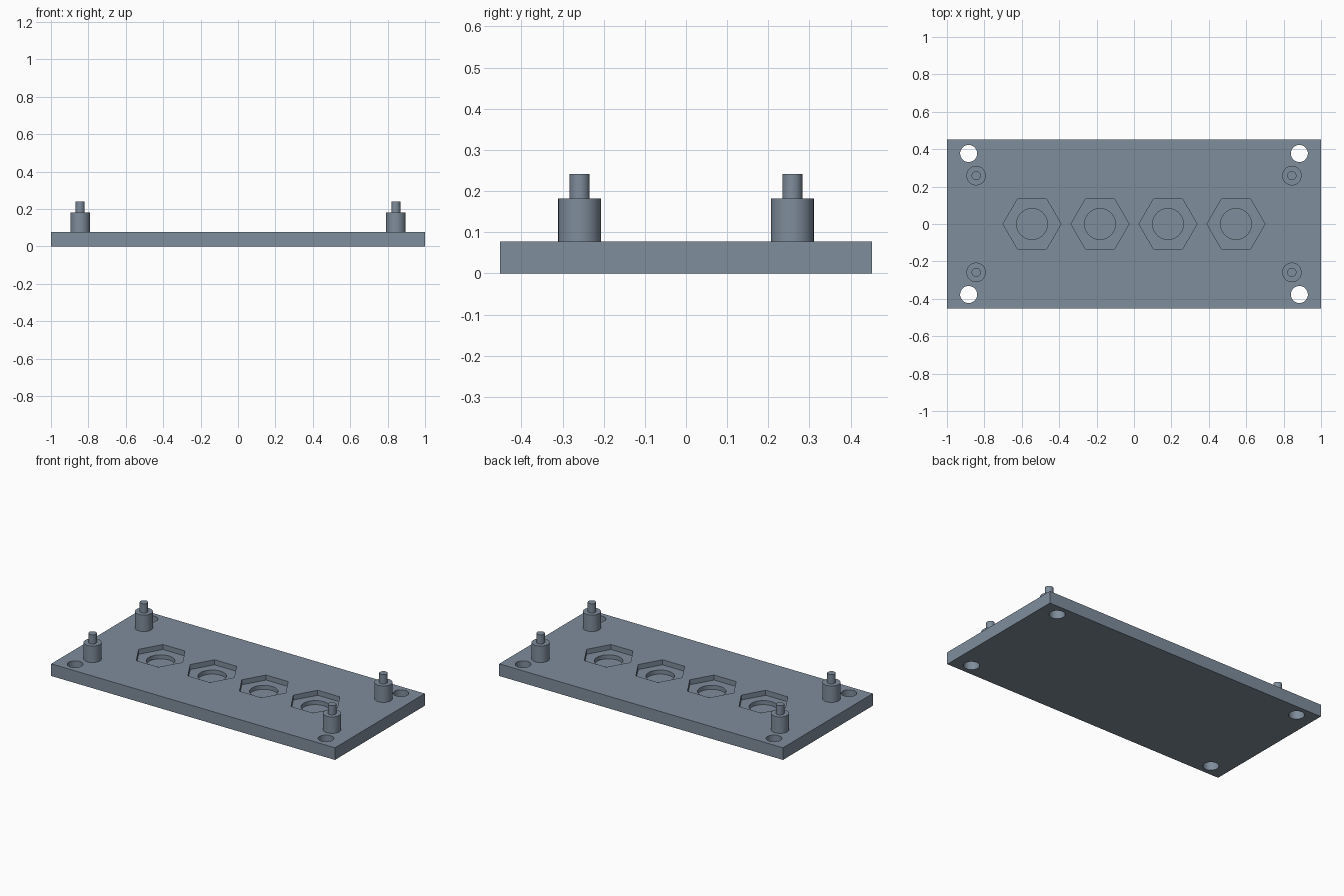
import bpy, math

cube = bpy.data.objects.get("Cube")
if cube:
    bpy.data.objects.remove(cube, do_unlink=True)

# Main dimensions
LENGTH, WIDTH, THICK = 2.0, 0.904, 0.0775
POCKET_DEPTH, RECESS_DEPTH = 0.032, 0.058
CORNERS = [(sx, sy) for sx in (-1, 1) for sy in (-1, 1)]

steel = bpy.data.materials.new("slate_grey")
colour = (0.212, 0.266, 0.332, 1)
steel.diffuse_color = colour
steel.use_nodes = True
steel.node_tree.nodes["Principled BSDF"].inputs["Base Color"].default_value = colour


def prism(name, x, y, z0, z1, radius, sides):
    """Upright prism or cylinder between two heights."""
    bpy.ops.mesh.primitive_cylinder_add(
        vertices=sides, radius=radius, depth=z1 - z0, location=(x, y, (z0 + z1) / 2))
    obj = bpy.context.object
    obj.name = name
    obj.data.materials.append(steel)
    return obj


def cut(target, cutter):
    """Subtract the cutter from the target and discard it."""
    cutter.hide_render = True
    mod = target.modifiers.new("cut", 'BOOLEAN')
    mod.operation = 'DIFFERENCE'
    mod.solver = 'EXACT'
    mod.object = cutter
    bpy.context.view_layer.objects.active = target
    bpy.ops.object.modifier_apply(modifier=mod.name)
    bpy.data.objects.remove(cutter, do_unlink=True)


def smooth(obj):
    bpy.ops.object.select_all(action='DESELECT')
    obj.select_set(True)
    bpy.context.view_layer.objects.active = obj
    bpy.ops.object.shade_smooth_by_angle(angle=math.radians(30))


# Base plate
bpy.ops.mesh.primitive_cube_add(size=1, location=(0, 0, THICK / 2))
plate = bpy.context.object
plate.name = "base_plate"
plate.scale = (LENGTH, WIDTH, THICK)
bpy.ops.object.transform_apply(location=True, rotation=False, scale=True)
plate.data.materials.append(steel)

# Corner mounting holes, right through the plate
for sx, sy in CORNERS:
    cut(plate, prism("hole_cutter", sx * 0.884, sy * 0.377, -0.05, 0.15, 0.0455, 48))

# Row of hexagonal pockets, each with a round blind recess
for i in range(4):
    x = (i - 1.5) * 0.3635
    hexagon = prism("hexagon_cutter", x, 0, THICK - POCKET_DEPTH, 0.15, 0.155, 6)
    hexagon.rotation_euler.z = math.radians(30)   # points along the row
    cut(plate, hexagon)
    cut(plate, prism("recess_cutter", x, 0, THICK - RECESS_DEPTH, 0.15, 0.0825, 64))
smooth(plate)

# Standoffs with locating pins
for sx, sy in CORNERS:
    side = ("left" if sx > 0 else "right") + ("_back" if sy > 0 else "_front")
    x, y = sx * 0.844, sy * 0.2585
    smooth(prism("standoff_" + side, x, y, THICK - 0.005, 0.1825, 0.052, 48))
    smooth(prism("locating_pin_" + side, x, y, 0.1775, 0.241, 0.0245, 32))
